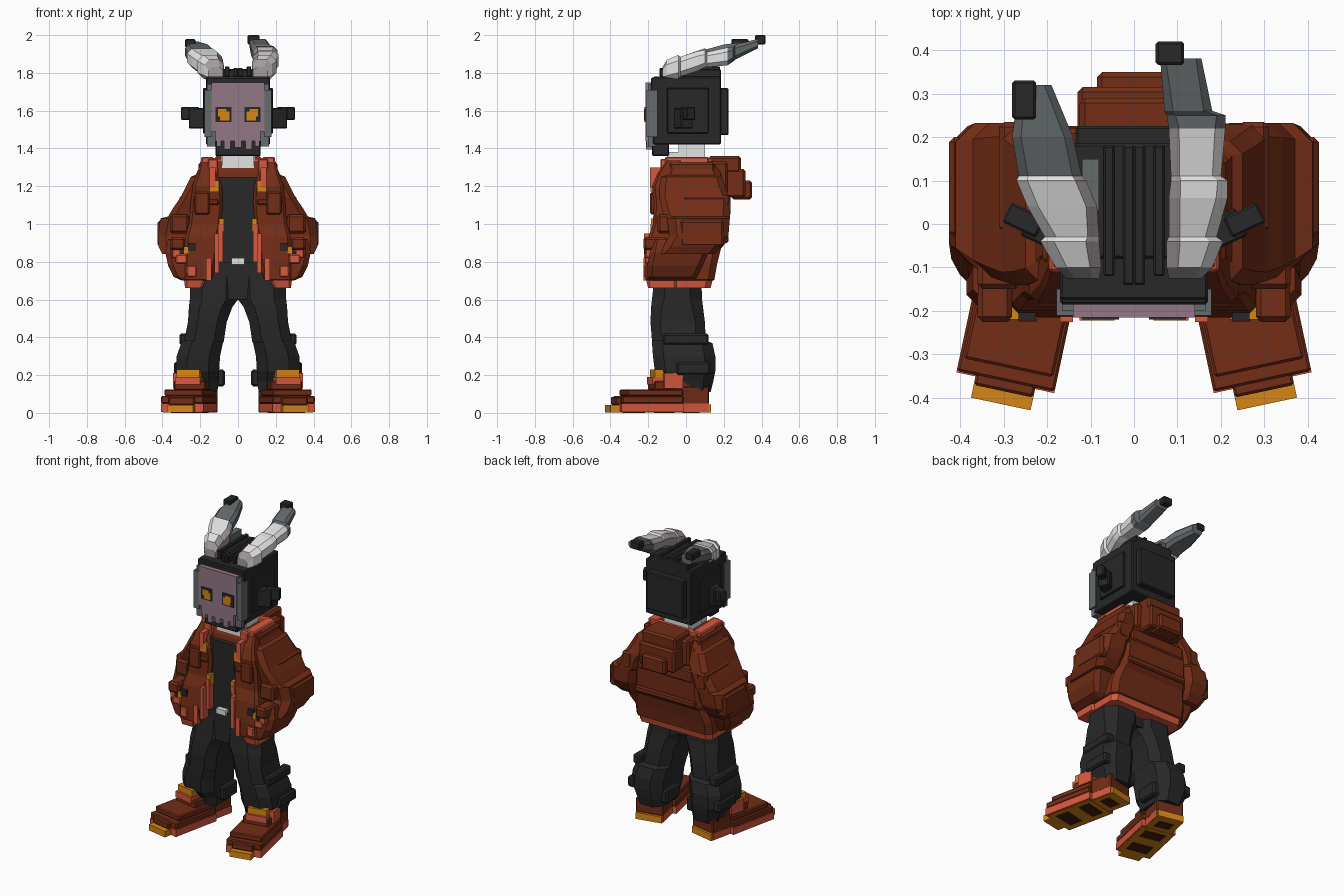
import bpy, bmesh, math
from mathutils import Vector, Matrix

COLORS = {
    "black cloth": (0.021, 0.021, 0.022), "rust": (0.17, 0.026, 0.008),
    "coral": (0.68, 0.10, 0.05), "amber": (0.68, 0.24, 0.008),
    "bone white": (0.78, 0.77, 0.78), "pale grey": (0.37, 0.33, 0.35),
    "slate grey": (0.13, 0.145, 0.15), "mauve": (0.29, 0.185, 0.24),
    "dark rust": (0.06, 0.012, 0.006),
}
MATS = {}
for n, c in COLORS.items():
    m = bpy.data.materials.new(n)
    m.diffuse_color = (*c, 1)
    MATS[n] = m


def finish(name, bm, mats):
    bmesh.ops.recalc_face_normals(bm, faces=bm.faces)
    me = bpy.data.meshes.new(name)
    bm.to_mesh(me)
    bm.free()
    for m in mats:
        me.materials.append(MATS[m])
    ob = bpy.data.objects.new(name, me)
    bpy.context.collection.objects.link(ob)
    return ob


def boxes(name, mat, items, mirror=False, xf=None, bevel=0.0):
    """Several boxes (x0,x1,y0,y1,z0,z1) in one object."""
    bm = bmesh.new()
    for x0, x1, y0, y1, z0, z1 in items:
        for s in ((1, -1) if mirror else (1,)):
            M = Matrix.Translation(((x0+x1)/2, (y0+y1)/2, (z0+z1)/2)) @ \
                Matrix.Diagonal((x1-x0, y1-y0, z1-z0, 1))
            M = Matrix.Diagonal((s, 1, 1, 1)) @ (xf or Matrix()) @ M
            bmesh.ops.create_cube(bm, size=1, matrix=M)
    if bevel:
        bmesh.ops.bevel(bm, geom=bm.edges[:], offset=bevel, segments=1, affect='EDGES')
    return finish(name, bm, [mat])


def loft(name, mats, rings, axis='z', mirror=False, cut=0.25, rule=None):
    """Chamfered rectangular rings (t, a0, a1, b0, b1) joined along an axis."""
    bm = bmesh.new()
    for s in ((1, -1) if mirror else (1,)):
        loops = []
        for t, a0, a1, b0, b1 in rings:
            c = cut * min(a1-a0, b1-b0)
            pts = [(a0+c, b0), (a1-c, b0), (a1, b0+c), (a1, b1-c),
                   (a1-c, b1), (a0+c, b1), (a0, b1-c), (a0, b0+c)]
            loops.append([bm.verts.new((s*a, b, t) if axis == 'z' else (s*a, t, b))
                          for a, b in pts])
        for p, q in zip(loops, loops[1:]):
            for i in range(8):
                bm.faces.new((p[i], p[(i+1) % 8], q[(i+1) % 8], q[i]))
        bm.faces.new(loops[0])
        bm.faces.new(loops[-1])
    bmesh.ops.recalc_face_normals(bm, faces=bm.faces)
    if rule:
        for f in bm.faces:
            f.material_index = rule(f.calc_center_median(), f.normal)
    return finish(name, bm, mats)


# Shoes, turned outward
SHOE = Matrix.Translation((0.247, -0.135, 0)) @ Matrix.Rotation(math.radians(12), 4, 'Z')
boxes("shoe_sole", "coral", [(-.115, .115, -.235, .10, .004, .05), (-.09, .09, .08, .24, .004, .05)], True, SHOE)
boxes("sole_underside", "amber", [(-.105, .105, -.23, .09, .002, .02), (-.07, .07, -.285, -.2, .002, .042),
                                  (-.085, .085, .10, .255, .002, .045)], True, SHOE)
boxes("sole_tread", "dark rust", [(-.07, .07, -.19, -.10, 0, .004), (-.07, .07, -.02, .06, 0, .004),
                                  (-.05, .05, .13, .20, 0, .004)], True, SHOE)
boxes("shoe_upper", "rust", [(-.115, .115, -.232, .10, .05, .09), (-.07, .07, -.255, -.2, .042, .085),
                             (-.105, .105, -.20, .10, .09, .125), (-.09, .09, .05, .245, .045, .14),
                             (-.085, .085, -.05, .22, .12, .17)], True, SHOE, .006)
boxes("shoe_tongue", "coral", [(-.06, .075, -.06, .03, .15, .19), (.06, .10, .0, .10, .13, .21)], True, SHOE)
boxes("tongue_top", "amber", [(-.055, .07, -.045, .03, .19, .23)], True, SHOE)

# Trousers
loft("trouser_legs", ["black cloth"], [
    (.11, .11, .29, -.12, .13), (.17, .10, .31, -.13, .145), (.22, .10, .33, -.165, .155),
    (.30, .095, .325, -.175, .155), (.37, .08, .30, -.18, .14), (.38, .075, .285, -.18, .105),
    (.48, .06, .265, -.188, .10), (.56, .03, .26, -.185, .09), (.60, 0, .255, -.18, .085),
    (.74, 0, .25, -.165, .08)], mirror=True)
boxes("trouser_folds", "black cloth", [(.07, .16, -.04, .10, .14, .23), (.27, .34, -.05, .13, .20, .27),
                                       (.25, .31, -.12, .12, .36, .42)], True, bevel=.01)
boxes("trouser_waist", "black cloth", [(-.13, .13, -.165, .05, .60, .80)])
boxes("belt_buckle", "bone white", [(-.035, .035, -.18, -.15, .785, .82)])

# Shirt and neck
boxes("shirt", "black cloth", [(-.10, .10, -.145, .05, .78, 1.25)])
boxes("neck", "bone white", [(-.085, .085, -.10, .06, 1.22, 1.38), (-.09, .09, -.04, .10, 1.3, 1.46)])

# Jacket body, with a coral hem at the bottom
loft("jacket_body", ["rust", "coral"], [
    (.66, -.265, .265, -.12, .13), (.70, -.27, .27, -.12, .14), (.705, -.28, .28, -.12, .15),
    (.79, -.28, .28, -.12, .165), (.87, -.26, .26, -.12, .185), (.90, -.255, .255, -.12, .21),
    (1.12, -.245, .245, -.12, .215), (1.22, -.235, .235, -.12, .20), (1.28, -.215, .215, -.11, .18),
    (1.33, -.19, .19, -.08, .14)], cut=.12, rule=lambda c, n: int(c.z < .702))
loft("jacket_front_panels", ["rust", "coral"], [
    (.66, .19, .28, -.20, -.05), (.70, .17, .285, -.21, -.05), (.705, .14, .29, -.215, -.05),
    (.80, .11, .29, -.215, -.05), (.93, .10, .28, -.20, -.05), (1.0, .09, .26, -.175, -.05),
    (1.12, .08, .25, -.17, -.05), (1.20, .085, .24, -.18, -.05), (1.27, .11, .215, -.15, -.05),
    (1.34, .13, .195, -.10, -.02)], mirror=True, cut=.12, rule=lambda c, n: int(c.z < .702))
boxes("front_trim", "coral", [(.10, .125, -.222, -.14, .74, .95), (.08, .105, -.188, -.13, .80, 1.0),
                              (.14, .17, -.225, -.15, .70, .82), (.12, .15, -.19, -.12, 1.19, 1.30)], True)
boxes("front_snaps", "amber", [(.075, .10, -.185, -.13, .96, 1.03), (.10, .15, -.188, -.12, 1.17, 1.23),
                               (.12, .14, -.17, -.12, 1.24, 1.28)], True)
boxes("chest_seams", "rust", [(.15, .23, -.19, -.10, 1.05, 1.17), (.10, .2, -.18, -.1, 1.10, 1.13)], True, bevel=.008)
boxes("back_seam", "rust", [(-.22, .22, .17, .225, .90, .94), (-.20, .20, .17, .222, 1.06, 1.14)], bevel=.008)

# Collar and hood
boxes("collar", "coral", [(.13, .195, -.11, .12, 1.29, 1.355), (0, .17, .085, .14, 1.29, 1.35),
                          (.105, .16, -.135, -.06, 1.26, 1.345)], True, bevel=.006)
boxes("collar_outer", "rust", [(.16, .21, -.09, .15, 1.24, 1.325)], True, bevel=.01)
boxes("hood", "rust", [(-.17, .17, .12, .22, 1.16, 1.33), (-.125, .125, .12, .29, 1.20, 1.36),
                       (-.13, .13, .19, .315, 1.14, 1.29), (-.085, .085, .24, .35, 1.13, 1.23)], bevel=.012)

# Sleeves bending back at the elbow and forward into the pockets
loft("sleeves", ["rust"], [
    (1.30, .10, .20, -.07, .14), (1.26, .12, .225, -.11, .18), (1.25, .12, .25, -.13, .19),
    (1.19, .14, .28, -.14, .21), (1.14, .17, .305, -.14, .23), (1.09, .19, .34, -.13, .232),
    (1.04, .20, .37, -.12, .232), (1.03, .21, .41, -.10, .232), (.94, .23, .425, -.09, .225),
    (.88, .24, .42, -.12, .19), (.84, .25, .40, -.15, .15)], mirror=True, cut=.22)
loft("forearms", ["rust"], [
    (.70, .22, .295, -.20, .04), (.72, .22, .34, -.205, .06), (.78, .23, .37, -.205, .09),
    (.85, .25, .385, -.19, .12), (.92, .27, .37, -.17, .10)], mirror=True, cut=.2)
boxes("sleeve_folds", "rust", [(.36, .425, -.03, .20, .88, 1.02), (.26, .36, -.15, .10, .95, 1.05),
                               (.24, .31, -.02, .235, 1.04, 1.15), (.28, .36, -.225, -.1, .86, .93)], True, bevel=.012)
boxes("sleeve_cuffs", "coral", [(.27, .33, -.218, -.12, .79, .84), (.30, .35, -.215, -.12, .82, .88),
                                (.22, .27, -.225, -.12, .72, .78)], True, bevel=.006)
boxes("cuff_buttons", "amber", [(.26, .285, -.22, -.16, .84, .88)], True)
boxes("pocket_gaps", "black cloth", [(.225, .265, -.222, -.15, .86, .90), (.285, .31, -.222, -.15, .84, .865)], True)

# Head
boxes("head", "black cloth", [(-.17, .17, -.175, .185, 1.42, 1.78), (-.12, .12, -.18, -.09, 1.36, 1.45),
                              (-.14, .14, -.08, .185, 1.76, 1.82), (-.135, .135, .17, .225, 1.47, 1.72),
                              (-.17, .17, -.185, -.10, 1.70, 1.775)], bevel=.006)
boxes("head_ridges", "black cloth", [(.045, .07, -.12, .18, 1.78, 1.835), (0, .025, -.14, .18, 1.78, 1.825),
                                     (.16, .185, -.10, .12, 1.48, 1.72)], True, bevel=.004)
EAR = Matrix.Translation((.17, -.03, 1.575)) @ Matrix.Rotation(math.radians(25), 4, 'Z')
boxes("ears", "black cloth", [(-.02, .085, -.035, .035, -.07, .04), (.05, .135, -.025, .025, -.025, .045)],
      True, EAR, .005)

# Skull mask
boxes("mask", "mauve", [(0, .14, -.215, -.16, 1.49, 1.75), (0, .118, -.215, -.16, 1.44, 1.50),
                        (0, .018, -.213, -.17, 1.405, 1.45), (.04, .075, -.213, -.17, 1.395, 1.45),
                        (.09, .115, -.21, -.17, 1.41, 1.45)], True)
boxes("mask_sides", "slate grey", [(.138, .178, -.21, -.15, 1.46, 1.71), (.12, .165, -.20, -.16, 1.41, 1.74)], True)
boxes("eye_sockets", "black cloth", [(.035, .12, -.219, -.212, 1.54, 1.62)], True)
boxes("eyes", "amber", [(.045, .095, -.222, -.216, 1.548, 1.595), (.06, .105, -.222, -.216, 1.57, 1.608)], True)


# Horns sweeping back, each with a black tip
def horn_rule(side, grey_from):
    def rule(c, n):
        if c.y > grey_from:
            return 2
        return 1 if n.x * side < -.3 or n.y < -.75 else 0
    return rule


HORN = ["bone white", "pale grey", "slate grey"]
loft("right_horn", HORN, [
    (-.125, .08, .155, 1.76, 1.83), (-.10, .075, .18, 1.76, 1.87), (-.04, .075, .205, 1.77, 1.895),
    (-.03, .08, .19, 1.78, 1.885), (.06, .08, .215, 1.81, 1.915), (.10, .085, .215, 1.83, 1.92),
    (.11, .085, .20, 1.83, 1.91), (.22, .08, .21, 1.84, 1.935), (.25, .075, .21, 1.86, 1.94),
    (.26, .07, .18, 1.87, 1.95), (.38, .06, .155, 1.93, 1.98)], 'y', rule=horn_rule(1, .235))
boxes("right_horn_tip", "black cloth", [(.05, .115, .365, .42, 1.95, 2.0)], bevel=.006)
loft("left_horn", HORN, [
    (-.125, -.155, -.08, 1.76, 1.83), (-.10, -.18, -.075, 1.76, 1.87), (-.04, -.215, -.08, 1.77, 1.895),
    (-.03, -.205, -.08, 1.78, 1.885), (.04, -.245, -.085, 1.81, 1.91), (.10, -.27, -.11, 1.83, 1.93),
    (.11, -.265, -.12, 1.84, 1.925), (.20, -.28, -.14, 1.87, 1.95), (.32, -.265, -.19, 1.90, 1.965)],
    'y', rule=horn_rule(-1, .12))
boxes("left_horn_tip", "black cloth", [(-.28, -.225, .24, .33, 1.935, 1.98)], bevel=.006)
boxes("left_horn_root", "slate grey", [(-.12, -.08, .03, .15, 1.78, 1.87)])
